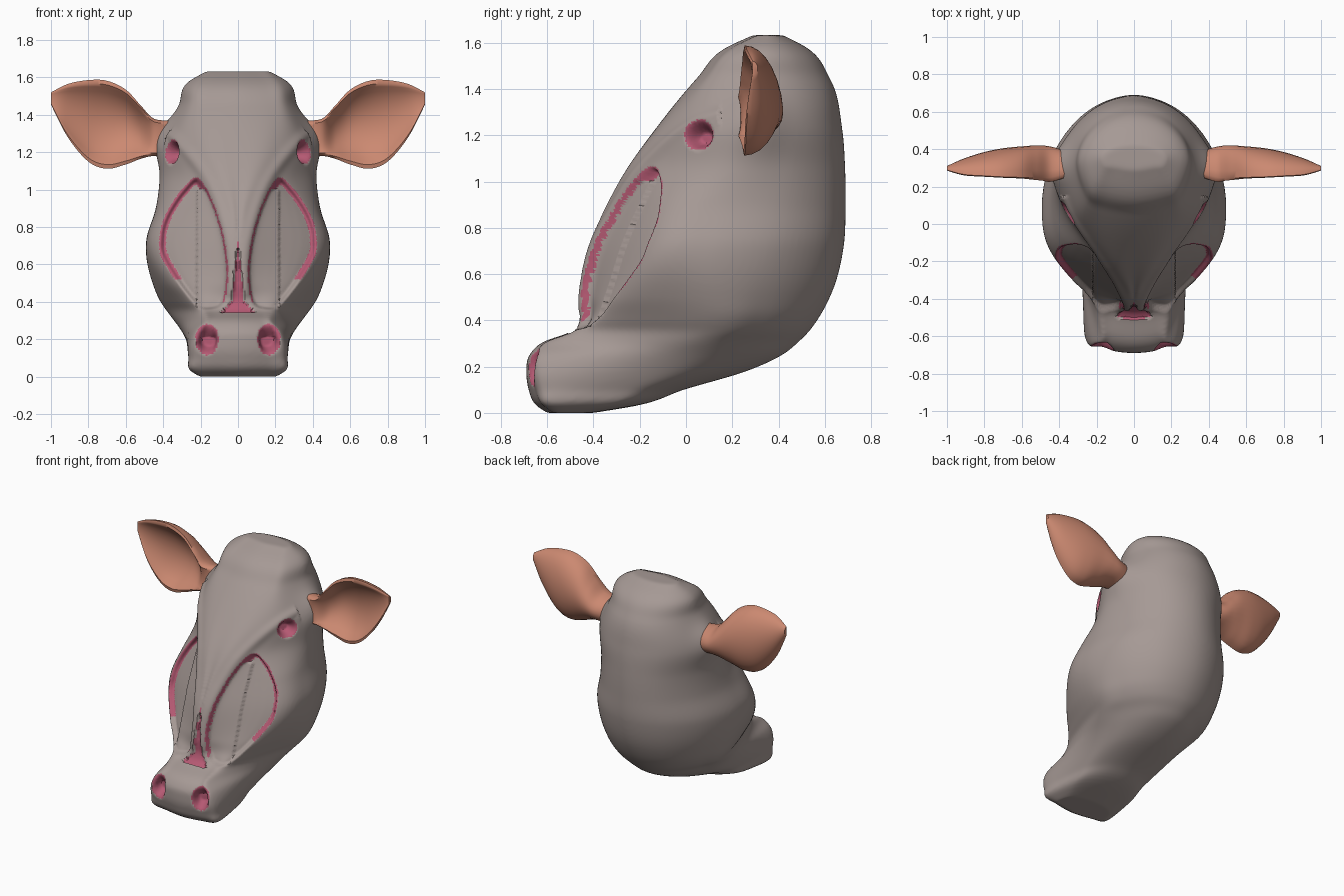
import bpy, bmesh, math

if "Cube" in bpy.data.objects:
    bpy.data.objects.remove(bpy.data.objects["Cube"])


def material(name, rgb):
    m = bpy.data.materials.new(name)
    m.diffuse_color = (*rgb, 1)
    m.use_nodes = True
    m.node_tree.nodes["Principled BSDF"].inputs["Base Color"].default_value = m.diffuse_color
    return m


hide = material("taupe hide", (0.38, 0.32, 0.30))
pink = material("pink flesh", (0.46, 0.10, 0.17))
tan = material("ear tan", (0.60, 0.25, 0.165))


def spline(pts, n, closed=False):
    """Catmull-Rom through tuples of any length."""
    k, out = len(pts), []
    for i in range(k if closed else k - 1):
        q = [pts[(i + j) % k] if closed else pts[min(max(i + j, 0), k - 1)] for j in (-1, 0, 1, 2)]
        for s in range(n):
            t = s / n
            out.append(tuple(0.5 * (2 * b + (c - a) * t + (2 * a - 5 * b + 4 * c - d) * t * t
                                    + (3 * b - a - 3 * c + d) * t ** 3) for a, b, c, d in zip(*q)))
    if not closed:
        out.append(tuple(pts[-1]))
    return out


def stations(pts, n):
    """Smooth curve whose parameter is the first value of each row."""
    out, k = [], len(pts)

    def slope(i, c):
        s = [(pts[j + 1][c] - pts[j][c]) / (pts[j + 1][0] - pts[j][0]) for j in (max(i - 1, 0), min(i, k - 2))]
        w = [pts[j + 1][0] - pts[j][0] for j in (max(i - 1, 0), min(i, k - 2))]
        return (s[0] * w[1] + s[1] * w[0]) / (w[0] + w[1])
    for i in range(k - 1):
        h = pts[i + 1][0] - pts[i][0]
        for s in range(n):
            t = s / n
            out.append(tuple((1 + 2 * t) * (1 - t) ** 2 * pts[i][c] + t * t * (3 - 2 * t) * pts[i + 1][c]
                             + h * t * (1 - t) * ((1 - t) * slope(i, c) - t * slope(i + 1, c))
                             for c in range(len(pts[0]))))
    return out + [pts[-1]]


def ease(t):
    t = max(0, min(1, t))
    return t * t * (3 - 2 * t)


def loft(name, rings, mat):
    bm = bmesh.new()
    vr = [[bm.verts.new(p) for p in r] for r in rings]
    n = len(vr[0])
    for a, b in zip(vr, vr[1:]):
        for i in range(n):
            bm.faces.new((a[i], a[(i + 1) % n], b[(i + 1) % n], b[i]))
    bm.faces.new(vr[0])
    bm.faces.new(vr[-1])
    bmesh.ops.recalc_face_normals(bm, faces=bm.faces)
    me = bpy.data.meshes.new(name)
    bm.to_mesh(me)
    bm.free()
    me.materials.append(mat)
    ob = bpy.data.objects.new(name, me)
    bpy.context.collection.objects.link(ob)
    return ob


def smooth(ob, angle):
    bpy.ops.object.select_all(action='DESELECT')
    bpy.context.view_layer.objects.active = ob
    ob.select_set(True)
    bpy.ops.object.shade_smooth_by_angle(angle=math.radians(angle))


# Head slices: z, front y, front half width, corner x, corner y, half width, back y
rows = [
    (0, -.60, .14, .20, -.56, .19, -.40),
    (.03, -.645, .16, .25, -.59, .23, -.22),
    (.10, -.68, .16, .26, -.60, .245, -.01),
    (.18, -.69, .16, .26, -.60, .27, .26),
    (.25, -.677, .15, .235, -.59, .305, .415),
    (.31, -.61, .13, .19, -.55, .345, .49),
    (.35, -.50, .12, .21, -.44, .375, .53),
    (.40, -.462, .09, .25, -.38, .41, .567),
    (.50, -.452, .06, .33, -.30, .455, .622),
    (.72, -.41, .05, .42, -.17, .492, .682),
    (.90, -.335, .07, .37, -.11, .44, .69),
    (1.06, -.25, .12, .30, -.06, .417, .688),
    (1.23, -.13, .17, .33, .03, .417, .675),
    (1.45, .05, .17, .26, .13, .315, .62),
    (1.58, .175, .14, .215, .22, .262, .52),
    (1.633, .29, .11, .15, .31, .17, .42)]
rings = []
for z, yf, r, xc, yc, w, yb in stations(rows, 7):
    yw = yf + (yb - yf) * (.58 - .12 * ease((z - .2) / .5))
    half = [(r, yf + 0.15 * r), (xc, yc), (w, yw)]
    half += [(w * math.cos(a), yw + (yb - yw) * math.sin(a)) for a in (math.pi / 6, math.pi / 3)]
    loop = [(0, yf)] + half + [(0, yb)] + [(-x, y) for x, y in reversed(half)]
    rings.append([(x, y, max(z, 0)) for x, y in spline(loop, 8, True)])
head = loft("head", rings, hide)

# Even out the mesh so that details can be pressed in
rm = head.modifiers.new("even", 'REMESH')
rm.mode = 'VOXEL'
rm.voxel_size = 0.0105
sm = head.modifiers.new("soft", 'SMOOTH')
sm.iterations = 10
even = bpy.data.meshes.new_from_object(head.evaluated_get(bpy.context.evaluated_depsgraph_get()))
head.modifiers.clear()
head.data = even
even.materials.clear()
even.materials.append(hide)
even.materials.append(pink)

# Cheek hollow outline and brow ridge line in front view (x, z)
panel = spline([(.205, 1.06), (.30, 1), (.39, .86), (.42, .74), (.40, .62), (.24, .39),
                (.14, .36), (.07, .41), (.05, .6), (.10, .85)], 5, True)
ridge = spline([(.40, 1.27), (.34, 1.275), (.15, 1.03), (.05, .72), (.035, .45)], 5)


def seg_dist(x, z, a, b):
    dx, dz = b[0] - a[0], b[1] - a[1]
    t = max(0, min(1, ((x - a[0]) * dx + (z - a[1]) * dz) / (dx * dx + dz * dz + 1e-12)))
    return math.hypot(x - a[0] - t * dx, z - a[1] - t * dz)


def panel_depth(p):
    """Distance inside the cheek outline, negative outside."""
    x, z = abs(p.x), p.z
    if p.y > 0.02 or not 0.33 < z < 1.1 or x > 0.45:
        return -1
    inside, d = False, 1
    for i, a in enumerate(panel):
        b = panel[i - 1]
        d = min(d, seg_dist(x, z, a, b))
        if (a[1] > z) != (b[1] > z) and x < (b[0] - a[0]) * (z - a[1]) / (b[1] - a[1]) + a[0]:
            inside = not inside
    return d if inside else -d


def oval(p, c, r):
    return math.sqrt(sum(((u - v) / w) ** 2 for u, v, w in zip((abs(p.x), p.y, p.z), c, r)))


def eye(p):
    return oval(p, (.355, .055, 1.2), (.075, .075, .068))


def nostril(p):
    return oval(p, (.165, -.655, .20), (.065, .085, .088))


def slot(p):
    """Pink slot down the nose bridge."""
    if p.y > -.36 or not .345 < p.z < .72:
        return False
    return abs(p.x) < (.1 * (.72 - p.z) if p.z > .41 else .03 + 1.0 * (.41 - p.z))


def is_inner(p):
    return abs(p.x) < .22 and p.z < 1


def is_pink(p):
    if eye(p) < .97 or nostril(p) < .97 or slot(p):
        return True
    if is_inner(p):
        band = .012 if p.z > .43 or abs(p.x) < .08 else 0
    else:
        band = .035 if p.z > .52 else 0
    return 0 < panel_depth(p) < band


bm = bmesh.new()
bm.from_mesh(even)
bm.normal_update()
for f in bm.faces:
    c = f.calc_center_median()
    f.material_index = 1 if c.y < .15 and is_pink(c) else 0
# Press in hollows, eyes and nostrils; raise brow ridges and ear roots
for v, p, n in [(v, v.co.copy(), v.normal.copy()) for v in bm.verts]:
    m = .035 * math.exp(-(oval(p, (.40, .31, 1.28), (.1, .11, .12))) ** 2)
    if p.y < .15:
        inner = is_inner(p)
        d = panel_depth(p)
        v.co.y += (.032 if inner else .05) * ease(d / (.015 if inner else .034)) if d > 0 else 0
        m -= .07 * ease((1 - eye(p)) / .6) + .07 * ease((1 - nostril(p)) / .6)
        if slot(p):
            m -= .015
        if .4 < p.z < 1.35:
            d = min(seg_dist(abs(p.x), p.z, a, b) for a, b in zip(ridge, ridge[1:]))
            m += .012 * math.exp(-(d / .03) ** 2)
    v.co += n * m
bm.to_mesh(even)
bm.free()
smooth(head, 50)

# Ears: x, low z, high z, rim y, back y, cup depth
ear_rows = [
    (.36, 1.17, 1.37, .25, .39, 0), (.45, 1.18, 1.38, .22, .415, .1), (.52, 1.165, 1.45, .215, .42, .45),
    (.60, 1.135, 1.535, .22, .415, .65), (.70, 1.112, 1.582, .225, .405, .7), (.80, 1.15, 1.586, .235, .385, .65),
    (.91, 1.28, 1.565, .25, .35, .5), (1, 1.455, 1.52, .285, .31, .1)]
for side, name in ((1, "right_ear"), (-1, "left_ear")):
    rings = []
    for x, lo, hi, yf, yb, cup in spline(ear_rows, 6):
        mid, h, d, n = (lo + hi) / 2, (hi - lo) / 2, yb - yf, 14
        cup = max(cup, 0)
        ring = []
        for i in range(n + 1):  # rounded back
            a = math.pi * i / n
            ring.append((side * x, yf + d * (.15 + .85 * math.sin(a)), mid + h * math.cos(a)))
        for i in range(1, n):  # hollow front
            a = math.pi * (1 - i / n)
            s = math.sin(a)
            y = yf + d * (.15 * (1 - min(1, 3 * s)) + cup * s ** 1.5)
            ring.append((side * x, y, mid + .93 * h * math.cos(a)))
        rings.append(ring)
    smooth(loft(name, rings, tan), 50)
